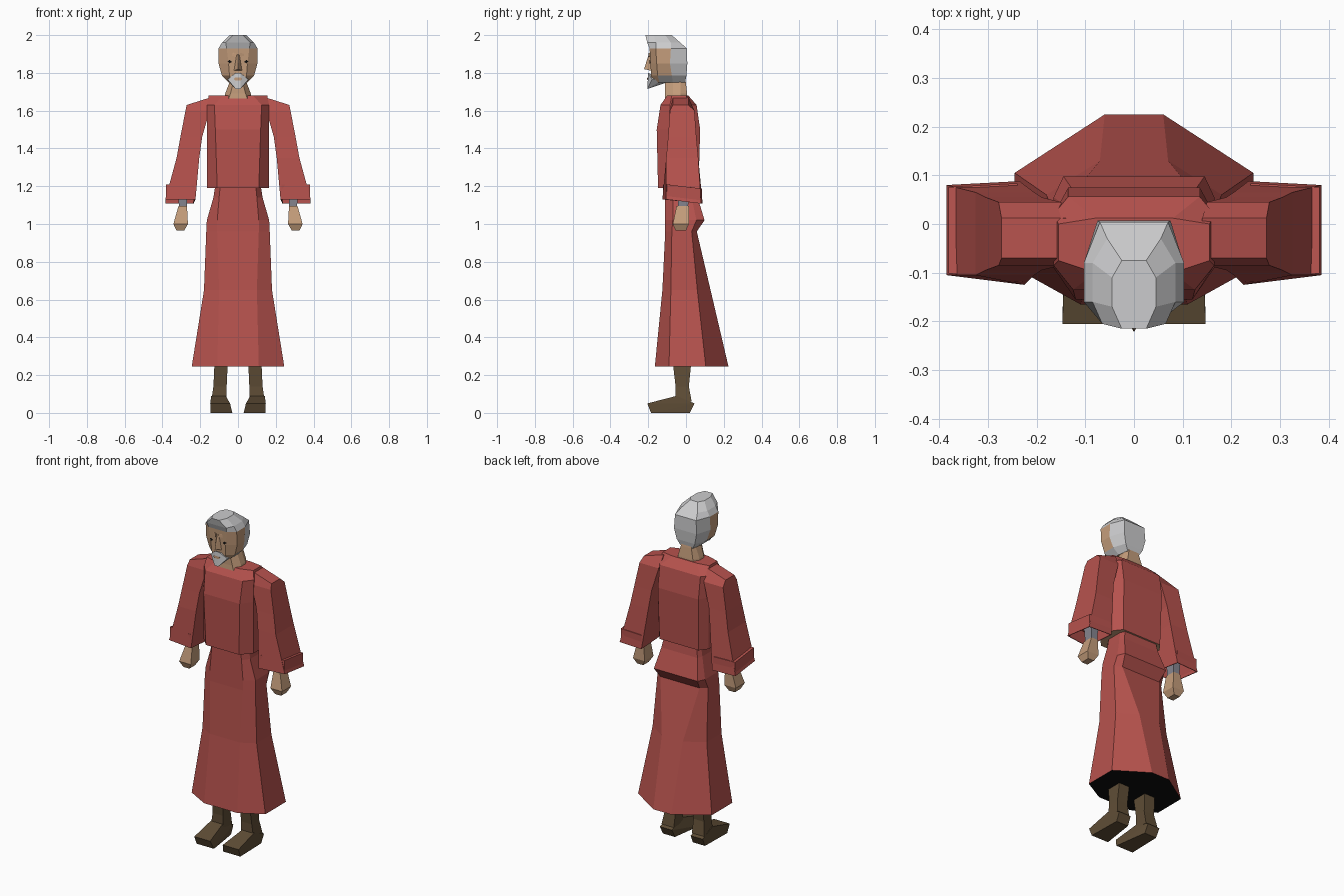
import bpy, bmesh
from mathutils import Vector


def mat(name, r, g, b):
    m = bpy.data.materials.new(name)
    m.diffuse_color = (r, g, b, 1)
    return m


RED = mat("red_cloth", 0.47, 0.085, 0.075)
SKIN = mat("skin", 0.56, 0.34, 0.2)
HAIR = mat("silver_hair", 0.6, 0.6, 0.61)
BOOT = mat("brown_leather", 0.115, 0.075, 0.037)
GREY = mat("grey_undersleeve", 0.24, 0.24, 0.28)
BLACK = mat("black", 0.004, 0.004, 0.004)


def finish(name, bm, mats, mirror=False, rule=None):
    bmesh.ops.recalc_face_normals(bm, faces=bm.faces)
    if rule:
        bm.normal_update()
        for f in bm.faces:
            f.material_index = rule(f.calc_center_median(), f.normal)
    me = bpy.data.meshes.new(name)
    bm.to_mesh(me)
    bm.free()
    for m in mats:
        me.materials.append(m)
    ob = bpy.data.objects.new(name, me)
    bpy.context.collection.objects.link(ob)
    if mirror:
        ob.modifiers.new("mirror", 'MIRROR').use_mirror_merge = False
    return ob


def loft(name, rings, mats, mirror=False, rule=None, hollow=0):
    """Skin a list of rings, bottom first; hollow pushes the bottom cap inward."""
    bm = bmesh.new()
    vs = [[bm.verts.new(p) for p in r] for r in rings]
    n = len(rings[0])
    for a, b in zip(vs, vs[1:]):
        for i in range(n):
            j = (i + 1) % n
            bm.faces.new((a[i], a[j], b[j], b[i]))
    bottom = bm.faces.new(vs[0][::-1])
    bm.faces.new(vs[-1])
    if hollow:
        bmesh.ops.recalc_face_normals(bm, faces=bm.faces)
        bmesh.ops.inset_region(bm, faces=[bottom], thickness=0.006)
        new = bmesh.ops.extrude_face_region(bm, geom=[bottom])["geom"]
        bmesh.ops.translate(bm, vec=(0, 0, hollow),
                            verts=[v for v in new if isinstance(v, bmesh.types.BMVert)])
        if bottom.is_valid:
            bmesh.ops.delete(bm, geom=[bottom], context='FACES_ONLY')
    return finish(name, bm, mats, mirror, rule)


def hull(name, pts, mats, mirror=False):
    bm = bmesh.new()
    for p in pts:
        bm.verts.new(p)
    bmesh.ops.convex_hull(bm, input=bm.verts[:])
    return finish(name, bm, mats, mirror)


def both(pts):
    return [(s * x, y, z) for x, y, z in pts for s in (-1, 1)]


def octo(z, wf, ws, wb, y0, y1, y2, y3):
    """Eight-sided ring: front, side and back half widths, then four depths."""
    return [(-wf, y0, z), (wf, y0, z), (ws, y1, z), (ws, y2, z),
            (wb, y3, z), (-wb, y3, z), (-ws, y2, z), (-ws, y1, z)]


def box(x0, x1, y0, y1, z0, z1=None):
    """Four-sided ring; z0 is the inner height, z1 the outer."""
    z1 = z0 if z1 is None else z1
    return [(x0, y0, z0), (x1, y0, z1), (x1, y1, z1), (x0, y1, z0)]


# Skirt with a seat bump at the back and a dark underside
loft("robe_skirt", [
    octo(0.245, 0.11, 0.245, 0.06, -0.165, -0.09, 0.105, 0.225),
    octo(0.65, 0.10, 0.18, 0.07, -0.125, -0.08, 0.06, 0.13),
    octo(0.96, 0.11, 0.168, 0.13, -0.11, -0.075, 0.03, 0.057),
    octo(1.02, 0.11, 0.165, 0.145, -0.11, -0.07, 0.055, 0.098),
    octo(1.14, 0.10, 0.13, 0.12, -0.11, -0.07, 0.03, 0.062),
    octo(1.24, 0.09, 0.115, 0.10, -0.11, -0.07, 0.03, 0.05)],
    [RED, BLACK], rule=lambda c, n: int(n.z < -0.95 and c.z < 0.3))

# Tunic top, skin coloured beneath
loft("robe_torso", [
    octo(1.19, 0.11, 0.165, 0.13, -0.148, -0.09, 0.02, 0.066),
    octo(1.50, 0.12, 0.165, 0.135, -0.155, -0.09, 0.02, 0.075),
    octo(1.63, 0.125, 0.165, 0.135, -0.135, -0.085, 0.02, 0.056),
    octo(1.68, 0.08, 0.155, 0.08, -0.10, -0.075, 0.0, 0.012)],
    [RED, SKIN], rule=lambda c, n: int(n.z < -0.9))

# Wide sleeves
loft("sleeves", [
    [(0.225, -0.125, 1.13), (0.385, -0.105, 1.13),
     (0.385, 0.08, 1.108), (0.235, 0.088, 1.108)],
    box(0.205, 0.325, -0.105, 0.065, 1.35),
    box(0.19, 0.305, -0.095, 0.055, 1.46),
    box(0.15, 0.278, -0.085, 0.045, 1.60),
    box(0.14, 0.272, -0.07, 0.012, 1.672, 1.63)], [RED], mirror=True, hollow=0.08)

# Forearms and mitten hands
loft("forearms", [box(0.272, 0.312, -0.04, 0.01, 1.07),
                  box(0.265, 0.32, -0.05, 0.02, 1.25)], [GREY], mirror=True)
loft("hands", [box(0.285, 0.325, -0.055, 0.0, 0.965),
               box(0.265, 0.342, -0.07, 0.015, 1.0),
               box(0.27, 0.315, -0.05, 0.015, 1.095)], [SKIN], mirror=True)

# Boots: shaft and foot
loft("boot_shafts", [box(0.06, 0.142, -0.055, 0.03, 0.06),
                     box(0.06, 0.13, -0.055, 0.015, 0.14),
                     box(0.055, 0.125, -0.068, 0.026, 0.25),
                     box(0.05, 0.125, -0.068, 0.03, 0.40)], [BOOT], mirror=True)
hull("boot_feet", [(0.03, -0.185, 0), (0.145, -0.185, 0), (0.06, 0.02, 0),
                   (0.14, 0.02, 0), (0.042, -0.205, 0.05), (0.147, -0.205, 0.05),
                   (0.062, 0.045, 0.05), (0.142, 0.045, 0.05),
                   (0.065, -0.05, 0.09), (0.142, -0.05, 0.09)], [BOOT], mirror=True)

# Neck
loft("neck", [octo(1.66, 0.05, 0.075, 0.05, -0.112, -0.07, -0.03, 0.008),
              octo(1.69, 0.04, 0.068, 0.05, -0.11, -0.07, -0.03, 0.006),
              octo(1.75, 0.025, 0.045, 0.035, -0.11, -0.07, -0.03, -0.001),
              octo(1.80, 0.025, 0.045, 0.035, -0.11, -0.07, -0.03, -0.01)], [SKIN])


# Head: face skin at the front, hair on the crown and back
def head_rule(c, n):
    return int(c.z > 1.93 or (c.y > -0.11 and n.z > -0.8))


loft("head", [
    octo(1.75, 0.03, 0.05, 0.04, -0.18, -0.14, -0.07, -0.005),
    octo(1.785, 0.045, 0.085, 0.06, -0.185, -0.15, -0.075, 0.002),
    octo(1.85, 0.05, 0.103, 0.075, -0.188, -0.155, -0.085, 0.007),
    octo(1.93, 0.06, 0.103, 0.07, -0.193, -0.16, -0.08, 0.004),
    octo(1.96, 0.065, 0.085, 0.055, -0.205, -0.16, -0.08, -0.03),
    octo(2.0, 0.025, 0.045, 0.025, -0.215, -0.17, -0.11, -0.075)],
    [SKIN, HAIR], rule=head_rule)

# Face details
hull("nose", both([(0.01, -0.185, 1.90), (0.025, -0.18, 1.81)])
     + [(0, -0.222, 1.82), (0, -0.2, 1.89)], [SKIN])
hull("brow_ridge", [(0.01, -0.198, 1.885), (0.07, -0.178, 1.9), (0.01, -0.198, 1.905),
                    (0.07, -0.175, 1.912), (0.01, -0.17, 1.9), (0.07, -0.15, 1.9)],
     [SKIN], mirror=True)
hull("beard", both([(0.012, -0.2, 1.80), (0.055, -0.18, 1.765), (0.012, -0.205, 1.715),
                    (0.06, -0.12, 1.765), (0.025, -0.108, 1.747)]), [HAIR])
hull("lips", both([(0.022, -0.203, 1.768), (0.015, -0.206, 1.776), (0.015, -0.206, 1.761),
                   (0.018, -0.198, 1.768)]), [SKIN])
hull("eyes", [(0.032, -0.192, 1.858), (0.056, -0.187, 1.862), (0.044, -0.192, 1.869),
              (0.044, -0.192, 1.85), (0.044, -0.185, 1.86)], [BLACK], mirror=True)
